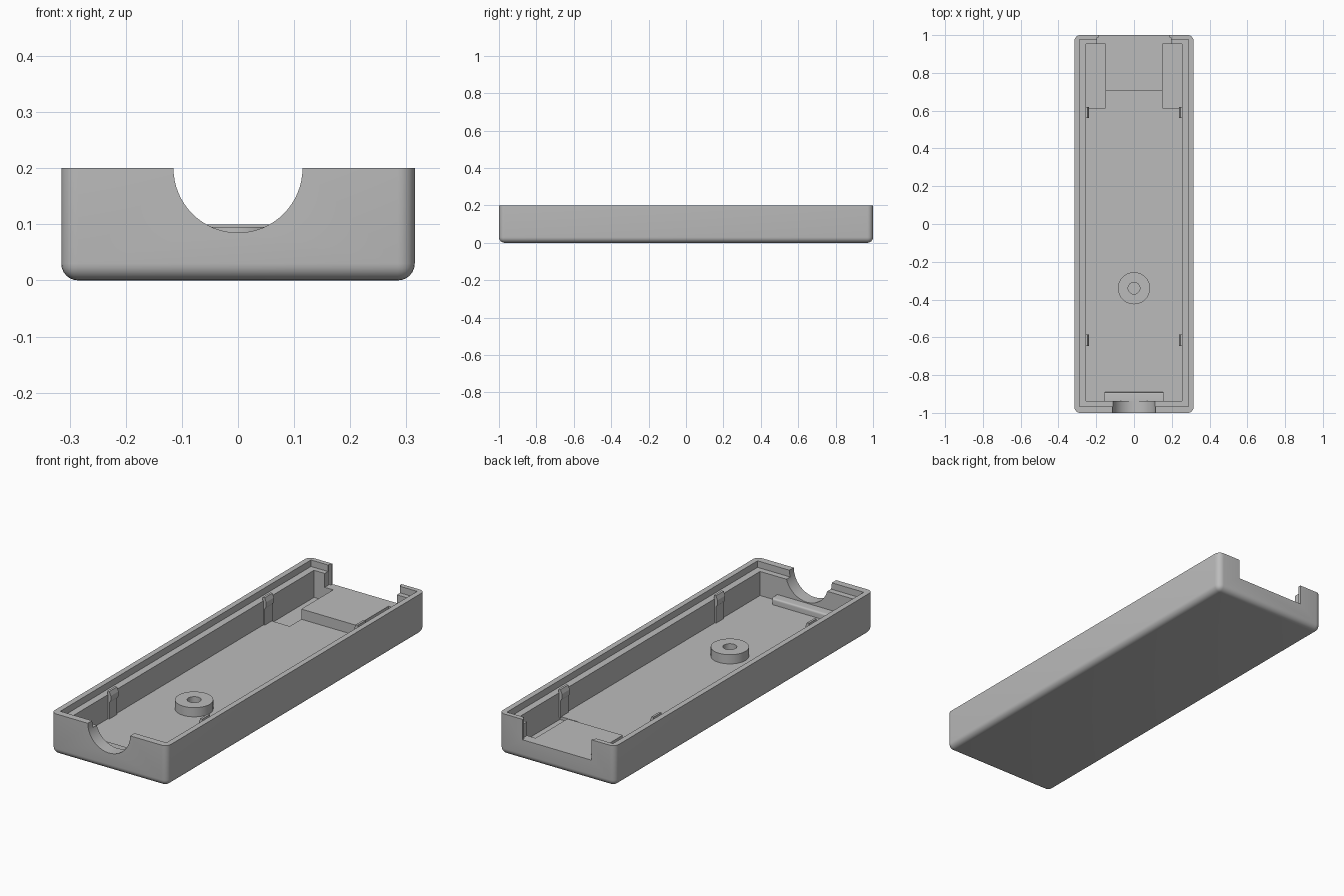
import bpy
import bmesh
import math
from mathutils import Matrix, Vector

if "Cube" in bpy.data.objects:
    bpy.data.objects.remove(bpy.data.objects["Cube"], do_unlink=True)

grey = bpy.data.materials.new("plain_grey")
grey.use_nodes = True
grey.diffuse_color = (0.5, 0.5, 0.5, 1)
grey.node_tree.nodes["Principled BSDF"].inputs["Base Color"].default_value = (0.5, 0.5, 0.5, 1)

TOP, FLOOR, LEDGE, SILL = 0.2, 0.05, 0.168, 0.1


def finish(name, bm):
    bmesh.ops.recalc_face_normals(bm, faces=bm.faces)
    mesh = bpy.data.meshes.new(name)
    bm.to_mesh(mesh)
    bm.free()
    mesh.materials.append(grey)
    obj = bpy.data.objects.new(name, mesh)
    bpy.context.collection.objects.link(obj)
    return obj


def box(name, lo, hi, radius=0, rounded=None, segments=6):
    """Box between two corners; edges picked by the rule are rounded."""
    lo, hi = Vector(lo), Vector(hi)
    bm = bmesh.new()
    bmesh.ops.create_cube(bm, size=1)
    for v in bm.verts:
        v.co = (lo + hi) / 2 + v.co * (hi - lo)
    if radius:
        edges = [e for e in bm.edges if rounded(e.verts[0].co, e.verts[1].co)]
        bmesh.ops.bevel(bm, geom=edges, offset=radius, segments=segments,
                        profile=0.5, affect='EDGES')
    return finish(name, bm)


def cylinder(name, radius, depth, matrix):
    bm = bmesh.new()
    bmesh.ops.create_cone(bm, cap_ends=True, segments=64, radius1=radius,
                          radius2=radius, depth=depth, matrix=matrix)
    return finish(name, bm)


def cut(obj, *cutters):
    """Subtract the cutters from the object, then remove them."""
    for c in cutters:
        mod = obj.modifiers.new("cut", 'BOOLEAN')
        mod.operation, mod.solver, mod.object = 'DIFFERENCE', 'EXACT', c
        bpy.context.view_layer.update()
        deps = bpy.context.evaluated_depsgraph_get()
        mesh = bpy.data.meshes.new_from_object(obj.evaluated_get(deps))
        obj.modifiers.clear()
        obj.data = mesh
        bpy.data.objects.remove(c, do_unlink=True)


def smooth(obj):
    bpy.ops.object.select_all(action='DESELECT')
    obj.select_set(True)
    bpy.context.view_layer.objects.active = obj
    bpy.ops.object.shade_smooth_by_angle(angle=math.radians(30))


# Tray shell, rounded everywhere except around the open rim
tray = box("tray", (-0.315, -1, 0), (0.315, 1, TOP), 0.03,
           lambda a, b: min(a.z, b.z) < 0.01)
cut(tray,
    box("cavity", (-0.254, -0.937, FLOOR), (0.254, 0.952, 0.3)),
    box("rim_step", (-0.288, -0.966, LEDGE), (0.288, 0.977, 0.3)),
    # Rectangular opening in the back wall, slightly narrower at the skin
    box("back_opening", (-0.196, 0.9, SILL), (0.196, 0.987, 0.3)),
    box("back_opening_skin", (-0.187, 0.95, SILL), (0.187, 1.1, 0.3)),
    # Half-round opening in the front wall
    cylinder("front_opening", 0.115, 0.3,
             Matrix.Translation((0, -1, TOP)) @ Matrix.Rotation(math.pi / 2, 4, 'X')),
    # Shallow floor pockets beside the platform
    box("pocket_right", (-0.254, 0.615, 0.035), (-0.15, 0.952, 0.12)),
    box("pocket_left", (0.15, 0.615, 0.035), (0.254, 0.952, 0.12)))
smooth(tray)

# Raised platform behind the back opening
box("back_platform", (-0.15, 0.705, 0.03), (0.15, 0.952, SILL))

# Low block with softened top edges inside the front opening
block = box("front_block", (-0.16, -0.945, 0.04), (0.16, -0.89, 0.08), 0.01,
            lambda a, b: max(a.y, b.y) > -0.9 and max(a.z, b.z) > 0.07
            and not (a.z > 0.07 and b.z > 0.07 and a.x * b.x > 0), 4)
smooth(block)

# Screw boss with a round hole
boss = cylinder("screw_boss", 0.085, 0.055, Matrix.Translation((0, -0.34, 0.0675)))
cut(boss, cylinder("boss_hole", 0.031, 0.2, Matrix.Translation((0, -0.34, 0.06))))
smooth(boss)

# Snap clips on the side walls: a thin post with a wedge-shaped head
CLIP = [(0.258, 0.045), (0.247, 0.045), (0.247, 0.13), (0.239, 0.142),
        (0.239, 0.165), (0.247, 0.185), (0.258, 0.185)]
for side, sx in (("right", -1), ("left", 1)):
    for end, y in (("front", -0.615), ("back", 0.59)):
        bm = bmesh.new()
        face = bm.faces.new([bm.verts.new((sx * x, y - 0.03, z)) for x, z in CLIP])
        ext = bmesh.ops.extrude_face_region(bm, geom=[face])
        verts = [g for g in ext["geom"] if isinstance(g, bmesh.types.BMVert)]
        bmesh.ops.translate(bm, verts=verts, vec=(0, 0.06, 0))
        finish(f"{end}_{side}_clip", bm)
